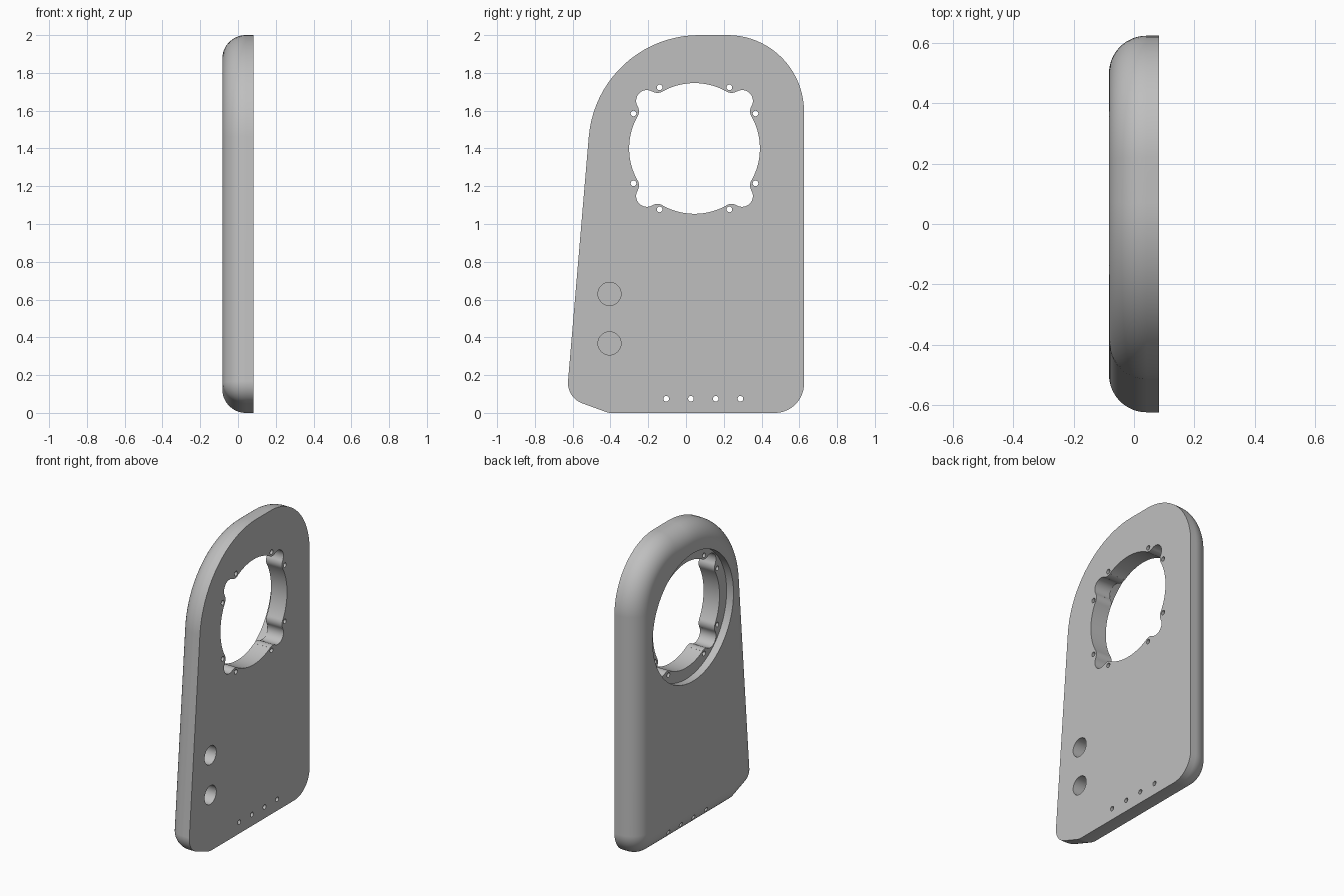
import bpy, bmesh, math
from mathutils import Vector

if "Cube" in bpy.data.objects:
    bpy.data.objects.remove(bpy.data.objects["Cube"])

HALF = 0.083          # half of the plate thickness
ROUND = 0.125         # radius of the rounded rim
HOLE = Vector((0.045, 1.4))

grey = bpy.data.materials.new("plain grey")
grey.use_nodes = True
grey.diffuse_color = (0.52, 0.52, 0.52, 1)
grey.node_tree.nodes["Principled BSDF"].inputs["Base Color"].default_value = (0.52, 0.52, 0.52, 1)

# Outline corners (y, z) counter-clockwise, each with its corner radius
CORNERS = [((-0.41, 0), 0.06), ((0.625, 0), 0.155), ((0.625, 2), 0.405),
           ((-0.469, 2), 0.587), ((-0.632, 0.081), 0.115)]


def outline(inset, steps=20):
    """Rounded polygon moved inwards by inset, always with the same point count."""
    pts = [Vector(c) for c, _ in CORNERS]
    n, result = len(pts), []
    for i, (_, radius) in enumerate(CORNERS):
        d0 = (pts[i] - pts[i - 1]).normalized()
        d1 = (pts[(i + 1) % n] - pts[i]).normalized()
        n0, n1 = Vector((-d0.y, d0.x)), Vector((-d1.y, d1.x))
        bisector = (n0 + n1) / (1 + n0.dot(n1))
        r = max(radius - inset, 0.004)
        centre = pts[i] + bisector * (inset + r)
        a0 = math.atan2(-n0.y, -n0.x)
        turn = math.acos(n0.dot(n1))
        for k in range(steps + 1):
            a = a0 + turn * k / steps
            result.append(centre + r * Vector((math.cos(a), math.sin(a))))
    return result


def loft(bm, rings):
    """Closed solid through rings of (x, points)."""
    loops = [[bm.verts.new((x, p.x, p.y)) for p in pts] for x, pts in rings]
    for a, b in zip(loops, loops[1:]):
        for i in range(len(a)):
            j = (i + 1) % len(a)
            bm.faces.new((a[i], a[j], b[j], b[i]))
    bm.faces.new(loops[0][::-1])
    bm.faces.new(loops[-1])


def circle(centre, r, n):
    return [Vector(centre) + r * Vector((math.cos(t), math.sin(t)))
            for t in (2 * math.pi * k / n for k in range(n))]


def make(name, solids):
    bm = bmesh.new()
    for rings in solids:
        loft(bm, rings)
    bmesh.ops.recalc_face_normals(bm, faces=bm.faces)
    mesh = bpy.data.meshes.new(name)
    bm.to_mesh(mesh)
    bm.free()
    mesh.materials.append(grey)
    ob = bpy.data.objects.new(name, mesh)
    bpy.context.collection.objects.link(ob)
    return ob


def arc(centre, r, start, end, n):
    """Points on an arc between the directions towards two points."""
    c = Vector(centre)
    a0 = math.atan2(*(Vector(start) - c).yx)
    a1 = math.atan2(*(Vector(end) - c).yx)
    sweep = (a1 - a0 + math.pi) % (2 * math.pi) - math.pi
    return [c + r * Vector((math.cos(a0 + sweep * k / n), math.sin(a0 + sweep * k / n)))
            for k in range(n + 1)]


def opening():
    """Round opening with four corner lobes, made from one mirrored eighth."""
    boss, lobe = Vector((0.348, 0.196)), Vector((0.252, 0.252))
    eighth = arc((0, 0), 0.346, (1, 0), boss, 16)
    eighth += arc(boss, 0.054, (0, 0), lobe, 10)
    eighth += arc(lobe, 0.057, boss, lobe * 2, 10)
    quarter = eighth + [p.yx for p in eighth[-2:0:-1]]
    pts = []
    for k in range(4):
        c, s = round(math.cos(k * math.pi / 2)), round(math.sin(k * math.pi / 2))
        pts += [HOLE + Vector((c * p.x - s * p.y, s * p.x + c * p.y)) for p in quarter]
    return pts


# Plate: straight rim, then a quarter-round towards -x
rings = [(HALF, outline(0))]
for k in range(17):
    a = math.pi / 2 * k / 16
    rings.append((-HALF + ROUND * (1 - math.sin(a)), outline(ROUND * (1 - math.cos(a)))))
plate = make("plate", [rings])

# Cutters: opening, fixing holes, blind sockets, round recess
through = [opening()]
for sy in (-1, 1):
    for sz in (-1, 1):
        for a, b in ((0.185, 0.323), (0.323, 0.185)):
            through.append(circle(HOLE + Vector((sy * a, sz * b)), 0.015, 20))
through += [circle((-0.105 + 0.131 * k, 0.075), 0.015, 20) for k in range(4)]
solids = [[(-0.3, p), (0.3, p)] for p in through]
for z in (0.368, 0.63):
    socket = circle((-0.405, z), 0.061, 48)
    solids.append([(HALF - 0.12, socket), (0.3, socket)])
holes = make("hole_cutter", solids)
ring = circle(HOLE, 0.42, 128)
recess = make("recess_cutter", [[(-0.3, ring), (-HALF + 0.05, ring)]])

bpy.context.view_layer.objects.active = plate
plate.select_set(True)
for cutter in (recess, holes):
    mod = plate.modifiers.new("cut", 'BOOLEAN')
    mod.operation, mod.solver, mod.object = 'DIFFERENCE', 'EXACT', cutter
    bpy.ops.object.modifier_apply(modifier=mod.name)
    bpy.data.objects.remove(cutter)

# Smooth rims with crisp hole edges
bpy.ops.object.shade_smooth_by_angle(angle=math.radians(30))
weighted = plate.modifiers.new("flat_normals", 'WEIGHTED_NORMAL')
weighted.keep_sharp = True
